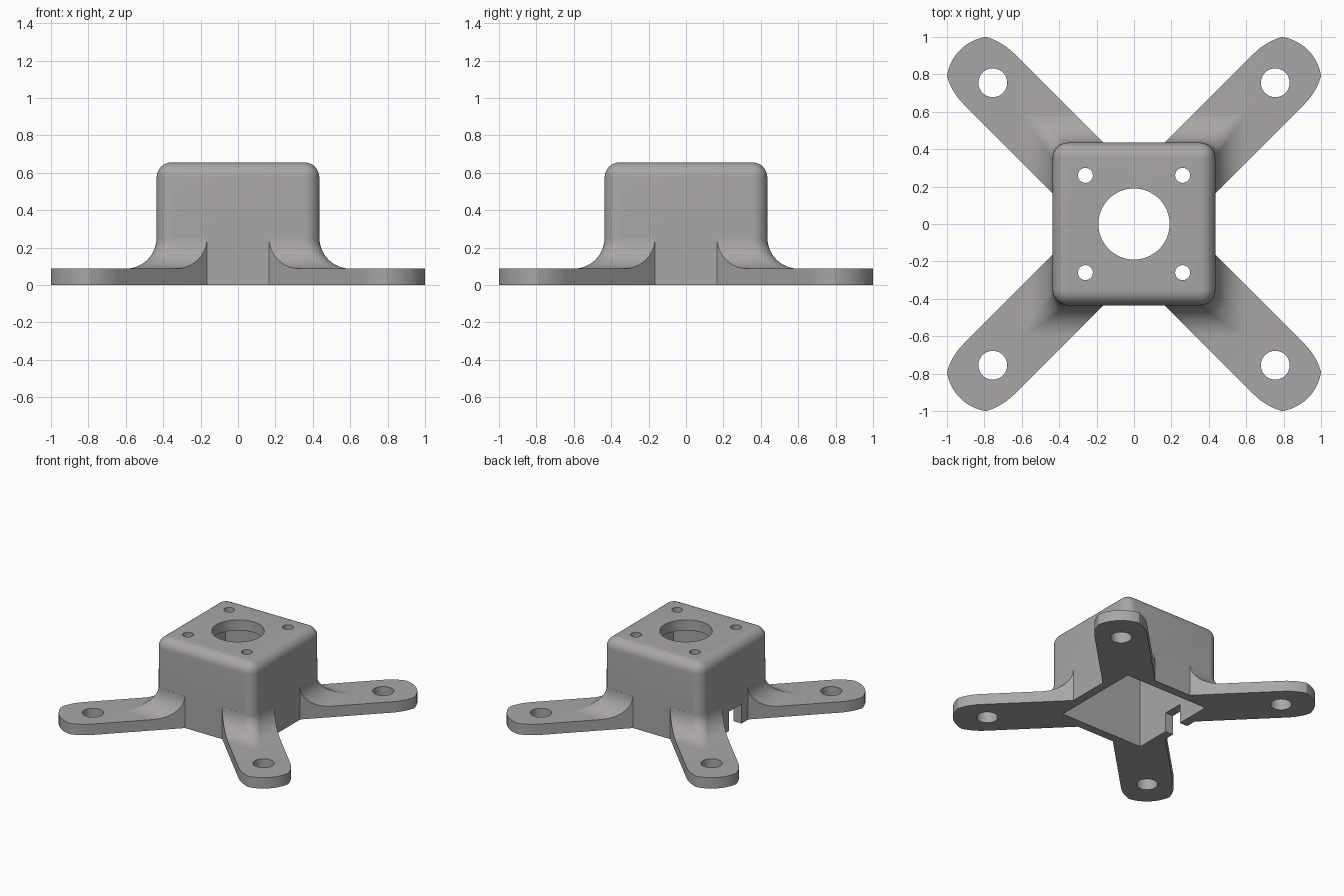
import bpy, bmesh, math
from math import sin, cos, pi, radians

if "Cube" in bpy.data.objects:
    bpy.data.objects.remove(bpy.data.objects["Cube"], do_unlink=True)

# Main sizes
HALF, TOP, ROUND = 0.435, 0.655, 0.08      # housing
PLATE, FILLET, ARM_W = 0.087, 0.165, 0.191  # arms
INNER, ROOF = 0.366, 0.57                   # cavity
HOLE_U, TIP_R = 1.068, 0.2475               # foot hole and tip arc

grey = bpy.data.materials.new("warm_grey")
grey.use_nodes = True
colour = (0.40, 0.38, 0.385, 1)
grey.diffuse_color = colour
grey.node_tree.nodes["Principled BSDF"].inputs["Base Color"].default_value = colour


def loft(name, rings):
    """Solid skinned over rings that share a point count, capped at both ends."""
    bm = bmesh.new()
    loops = [[bm.verts.new(p) for p in ring] for ring in rings]
    n = len(loops[0])
    for a, b in zip(loops, loops[1:]):
        for i in range(n):
            j = (i + 1) % n
            bm.faces.new((a[i], a[j], b[j], b[i]))
    bm.faces.new(loops[0])
    bm.faces.new(loops[-1])
    bmesh.ops.recalc_face_normals(bm, faces=bm.faces)
    mesh = bpy.data.meshes.new(name)
    bm.to_mesh(mesh)
    bm.free()
    mesh.materials.append(grey)
    obj = bpy.data.objects.new(name, mesh)
    bpy.context.collection.objects.link(obj)
    return obj


def rounded_square(half, r, z, steps=8):
    pts = []
    for q in range(4):
        cx = (half - r) * (1 if q in (0, 3) else -1)
        cy = (half - r) * (1 if q < 2 else -1)
        for i in range(steps + 1):
            a = (q + i / steps) * pi / 2
            pts.append((cx + r * cos(a), cy + r * sin(a), z))
    return pts


def prism(name, outline, z0, z1):
    return loft(name, [[(x, y, z) for x, y in outline] for z in (z0, z1)])


def cylinder(name, x, y, r, z0, z1, n=48):
    circle = [(x + r * cos(2 * pi * i / n), y + r * sin(2 * pi * i / n)) for i in range(n)]
    return prism(name, circle, z0, z1)


def box(name, x0, x1, y0, y1, z0, z1):
    return prism(name, [(x0, y0), (x1, y0), (x1, y1), (x0, y1)], z0, z1)


def combine(target, tool, operation, keep=False):
    mod = target.modifiers.new(operation.lower(), 'BOOLEAN')
    mod.operation, mod.solver, mod.object = operation, 'EXACT', tool
    bpy.context.view_layer.objects.active = target
    bpy.ops.object.modifier_apply(modifier=mod.name)
    if not keep:
        bpy.data.objects.remove(tool, do_unlink=True)


# Housing with rounded uprights and a rounded top rim
rings = [rounded_square(HALF, ROUND, 0)]
for i in range(9):
    a = i / 8 * pi / 2
    rings.append(rounded_square(HALF - ROUND * (1 - cos(a)), ROUND * cos(a) + 0.001,
                                TOP - ROUND + ROUND * sin(a)))
mount = loft("motor_mount", rings)

# Envelope that gives each arm its flat plate and the concave fillet to the wall
rings = [rounded_square(HALF - 0.03, 0.06, PLATE + FILLET)]
for i in range(13):
    a = i / 12 * pi / 2
    d = FILLET * (1 - cos(a))
    rings.append(rounded_square(HALF + 0.0005 + d, ROUND * (1 - d / FILLET) + 0.005,
                                PLATE + FILLET * (1 - sin(a))))
rings += [rounded_square(1.2, 0.005, PLATE), rounded_square(1.2, 0.005, 0)]
envelope = loft("arm_envelope", rings)
envelope.hide_render = True

# Arm outline: straight side, eased shoulder, blunt rounded tip
side = [(0.3, ARM_W)]
side += [(1.10 + 0.342 * sin(radians(a)), ARM_W - 0.342 * (1 - cos(radians(a))))
         for a in range(0, 29, 4)]
side += [(HOLE_U + TIP_R * cos(radians(a)), TIP_R * sin(radians(a)))
         for a in (36.8, 30, 24, 18, 12, 6)]
outline = side + [(HOLE_U + TIP_R, 0)] + [(u, -v) for u, v in reversed(side)]

# Four diagonal arms with foot holes
for k in range(4):
    ang = pi / 4 + k * pi / 2
    c, s = cos(ang), sin(ang)
    arm = prism("arm", [(u * c - v * s, u * s + v * c) for u, v in outline], 0, 0.4)
    combine(arm, envelope, 'INTERSECT', keep=True)
    combine(mount, arm, 'UNION')
    combine(mount, cylinder("foot_hole", HOLE_U * c, HOLE_U * s, 0.077, -0.1, 0.3), 'DIFFERENCE')
bpy.data.objects.remove(envelope, do_unlink=True)

# Cavity open at the bottom, shaft hole, screw holes and cable notch
combine(mount, box("cavity", -INNER, INNER, -INNER, INNER, -0.1, ROOF), 'DIFFERENCE')
combine(mount, cylinder("shaft_hole", 0, 0, 0.19, 0.5, 0.8, 64), 'DIFFERENCE')
for x in (-0.26, 0.26):
    for y in (-0.26, 0.26):
        combine(mount, cylinder("screw_hole", x, y, 0.04, 0.5, 0.8, 32), 'DIFFERENCE')
combine(mount, box("cable_notch", -0.5, -0.3, -0.08, 0.08, -0.1, 0.155), 'DIFFERENCE')

# Smooth shading with sharp edges kept
bpy.ops.object.select_all(action='DESELECT')
mount.select_set(True)
bpy.context.view_layer.objects.active = mount
bpy.ops.object.shade_smooth_by_angle(angle=radians(25))
